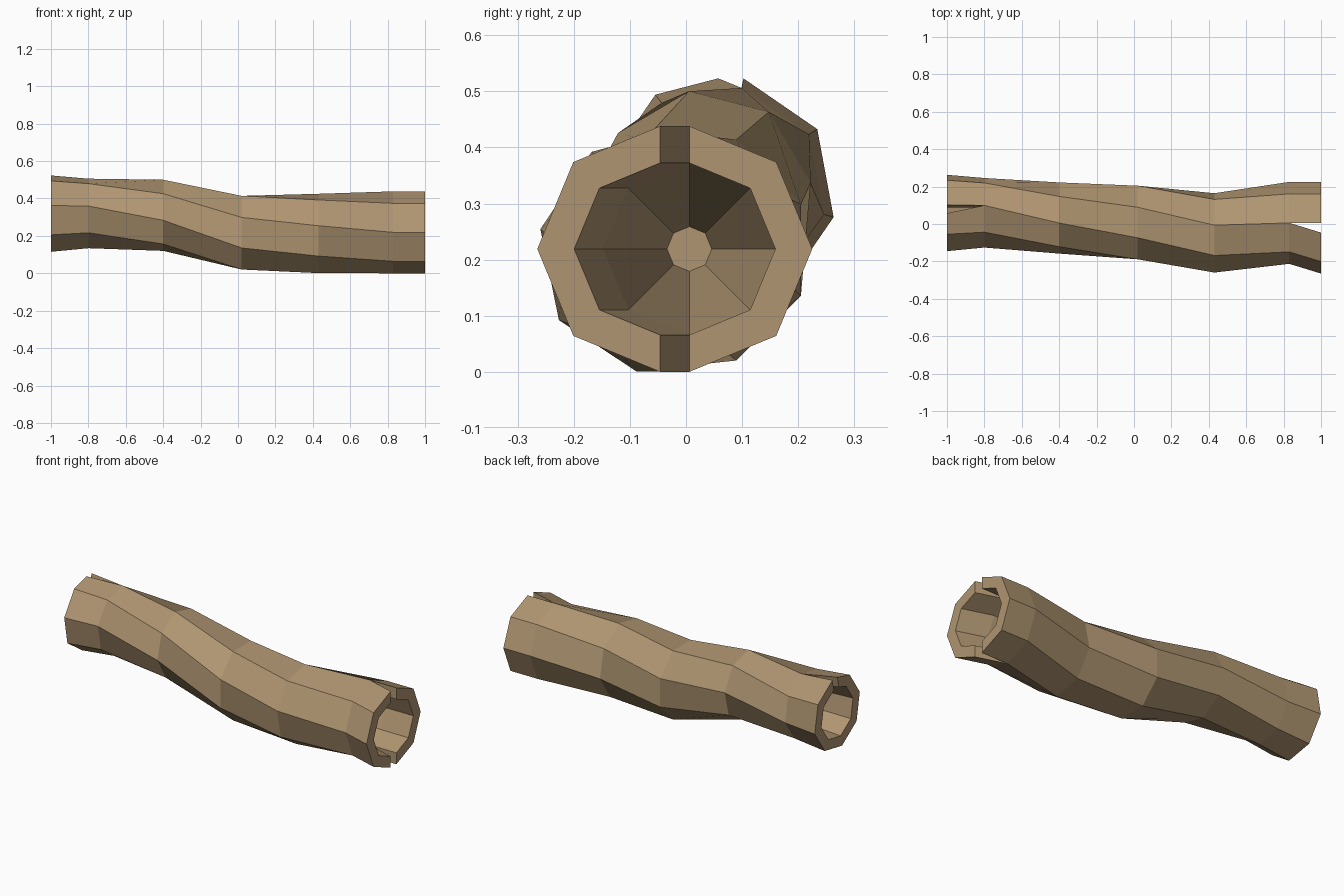
import bpy, bmesh, math

if "Cube" in bpy.data.objects:
    bpy.data.objects.remove(bpy.data.objects["Cube"])

# Bark stations: x, centre y, centre z, radius, twist in degrees
STATIONS = [(-1.0, .059, .319, .2086, 57), (-.8, .06, .32, .19, 57),
            (-.4, .032, .31, .192, 37), (.02, .008, .217, .213, 22.5),
            (.43, -.0475, .213, .216, 11), (.83, .006, .219, .219, 0),
            (1.0, .006, .219, .219, 0)]
BORE = .7                                 # bore radius relative to the bark
TIPS = [(-.1, .04, .28, .057, 57), (.1, .006, .219, .057, 0)]

wood = bpy.data.materials.new("brown wood")
wood.diffuse_color = (.43, .30, .165, 1)
wood.use_nodes = True
wood.node_tree.nodes["Principled BSDF"].inputs["Base Color"].default_value = wood.diffuse_color

bm = bmesh.new()


def corner(st, side, k, scale=1.0):
    """Corner k of a station as used by side face `side`, opened at the cracks."""
    x, cy, cz, r, twist = st
    a = math.radians(twist + 45 * k)
    y, z = cy - scale * r * math.cos(a), cz + scale * r * math.sin(a)
    if x == 1.0 and side % 8 in (6, 7, 0, 1):       # front half leans away
        y -= .052
    if x == -1.0 and side == 0 and k == 1:          # small crack on top
        y -= .045
    return x, y, z


def face(*pts):
    bm.faces.new([bm.verts.new(p) for p in pts])


def skin(a, b, sa=1.0, sb=1.0):
    for j in range(8):
        face(corner(a, j, j, sa), corner(b, j, j, sb),
             corner(b, j, j + 1, sb), corner(a, j, j + 1, sa))


# Bark
for a, b in zip(STATIONS, STATIONS[1:]):
    skin(a, b)

# Both ends: rim, hollow, cracks
for end, neck, tip, cracks in ((STATIONS[0], STATIONS[1], TIPS[0], (1,)),
                               (STATIONS[-1], STATIONS[-2], TIPS[1], (2, 6))):
    skin(end, end, 1, BORE)
    skin(end, neck, BORE, BORE)
    skin(neck, tip, BORE, BORE)
    face(*[corner(tip, k, k, BORE) for k in range(8)])
    for k in cracks:
        for side in (k - 1, k):
            face(corner(neck, side, k), corner(end, side, k),
                 corner(end, side, k, BORE), corner(neck, side, k, BORE))

bmesh.ops.remove_doubles(bm, verts=bm.verts[:], dist=.0005)
bmesh.ops.recalc_face_normals(bm, faces=bm.faces[:])
mesh = bpy.data.meshes.new("hollow_log")
bm.to_mesh(mesh)
bm.free()
mesh.materials.append(wood)
bpy.context.collection.objects.link(bpy.data.objects.new("hollow_log", mesh))
